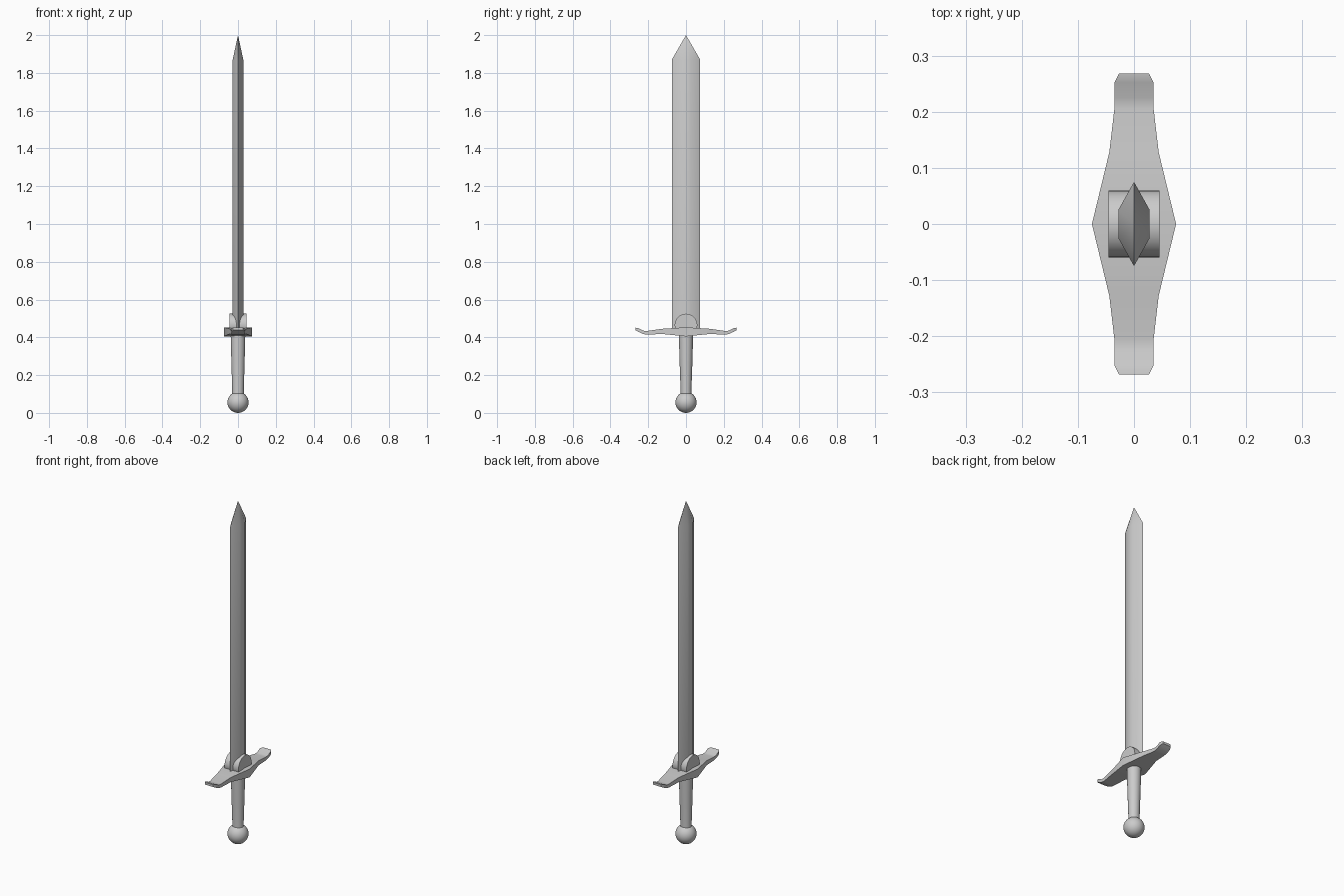
import bpy, bmesh, math

if "Cube" in bpy.data.objects:
    bpy.data.objects.remove(bpy.data.objects["Cube"])


def make_object(name, bm, angle=35):
    bmesh.ops.recalc_face_normals(bm, faces=bm.faces)
    mesh = bpy.data.meshes.new(name)
    bm.to_mesh(mesh)
    bm.free()
    ob = bpy.data.objects.new(name, mesh)
    bpy.context.collection.objects.link(ob)
    bpy.ops.object.select_all(action='DESELECT')
    ob.select_set(True)
    bpy.context.view_layer.objects.active = ob
    bpy.ops.object.shade_smooth_by_angle(angle=math.radians(angle))
    return ob


def loft(name, rings, angle=35):
    """Skin a list of equal-length point rings and cap both ends."""
    bm = bmesh.new()
    loops = [[bm.verts.new(p) for p in ring] for ring in rings]
    n = len(loops[0])
    for a, b in zip(loops, loops[1:]):
        for i in range(n):
            j = (i + 1) % n
            bm.faces.new((a[i], a[j], b[j], b[i]))
    bm.faces.new(loops[0])
    bm.faces.new(loops[-1])
    return make_object(name, bm, angle)


def ellipse(rx, ry, z, n=24):
    return [(rx * math.cos(2 * math.pi * i / n), ry * math.sin(2 * math.pi * i / n), z)
            for i in range(n)]


# Blade: flattened hexagonal bar closing to a point
section = [(0, -0.075), (0.028, -0.025), (0.028, 0.025),
           (0, 0.075), (-0.028, 0.025), (-0.028, -0.025)]
bm = bmesh.new()
low, high = [[bm.verts.new((x, y, z)) for x, y in section] for z in (0.43, 1.87)]
tip = bm.verts.new((0, 0, 2.0))
bm.faces.new(low)
for i in range(6):
    j = (i + 1) % 6
    bm.faces.new((low[i], low[j], high[j], high[i]))
    bm.faces.new((high[i], high[j], tip))
make_object("blade", bm, 40)

# Crossguard stations: distance along y, half width in x, bottom z, top z
half = [(0.0, 0.075, 0.405, 0.453), (0.128, 0.044, 0.418, 0.445),
        (0.205, 0.035, 0.414, 0.434), (0.225, 0.035, 0.417, 0.435),
        (0.252, 0.035, 0.429, 0.449), (0.268, 0.027, 0.438, 0.451)]
stations = [(-y, w, a, b) for y, w, a, b in half[:0:-1]] + half
loft("crossguard", [[(-w, y, a), (w, y, a), (w, y, b), (-w, y, b)]
                    for y, w, a, b in stations])

# Round collar at the blade root, lying along x
bm = bmesh.new()
bmesh.ops.create_cone(bm, cap_ends=True, segments=32, radius1=0.06, radius2=0.06, depth=0.09)
for v in bm.verts:
    x, y, z = v.co
    v.co = (z, y, x + 0.465)
make_object("blade_collar", bm)

# Tapered grip
loft("grip", [ellipse(0.031, 0.029, 0.08), ellipse(0.031, 0.029, 0.13),
              ellipse(0.035, 0.034, 0.27), ellipse(0.039, 0.038, 0.425)])

# Ball pommel
bm = bmesh.new()
bmesh.ops.create_uvsphere(bm, u_segments=32, v_segments=16, radius=0.056)
bmesh.ops.translate(bm, verts=bm.verts, vec=(0, 0, 0.056))
make_object("pommel", bm)
